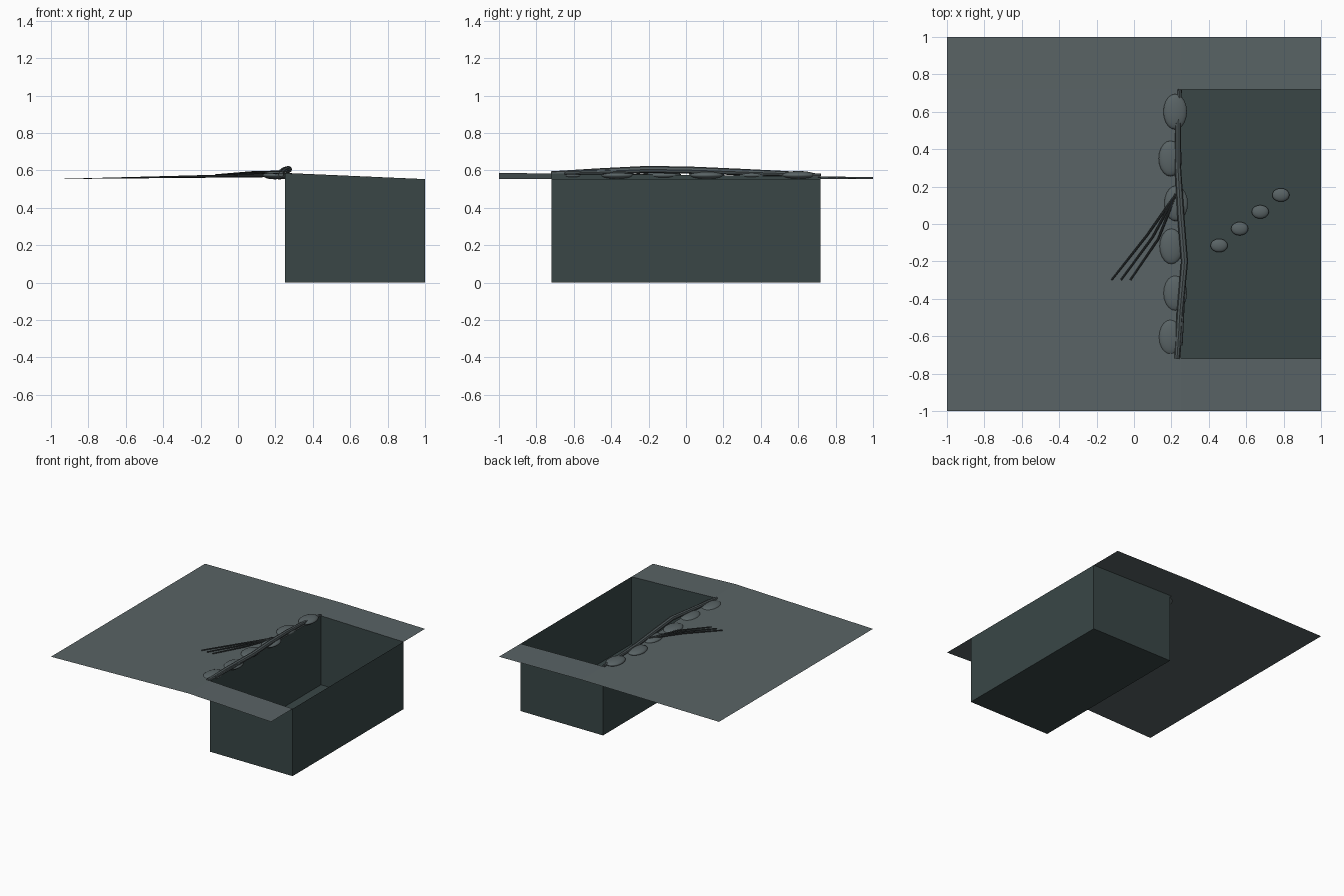
import bpy, bmesh

cube = bpy.data.objects.get("Cube")
if cube:
    bpy.data.objects.remove(cube, do_unlink=True)


def material(name, rgb):
    m = bpy.data.materials.new(name)
    m.use_nodes = True
    m.diffuse_color = (*rgb, 1)
    bsdf = next(n for n in m.node_tree.nodes if n.type == 'BSDF_PRINCIPLED')
    bsdf.inputs["Base Color"].default_value = (*rgb, 1)
    return m


STONE = material("grey stone", (0.10, 0.125, 0.13))
DARK = material("dark green grey", (0.041, 0.062, 0.062))
ROOT = material("root grey", (0.08, 0.10, 0.105))
FIBRE = material("dark fibre", (0.035, 0.043, 0.045))

EDGE, HALF, LOW = 0.25, 0.72, 0.553


def crest(y):
    # Height of the tilted ridge line
    return 0.575 - 0.011 * y


def sheet(name, quads, mat):
    bm = bmesh.new()
    for quad in quads:
        bm.faces.new([bm.verts.new(p) for p in quad])
    bmesh.ops.remove_doubles(bm, verts=bm.verts, dist=0.0001)
    mesh = bpy.data.meshes.new(name)
    bm.to_mesh(mesh)
    bm.free()
    mesh.materials.append(mat)
    ob = bpy.data.objects.new(name, mesh)
    bpy.context.collection.objects.link(ob)
    return ob


def slope(x, y0, y1):
    # Ground quad from the ridge down to the outer edge at x
    pts = [(EDGE, y0, crest(y0)), (x, y0, LOW), (x, y1, LOW), (EDGE, y1, crest(y1))]
    return pts if x > EDGE else pts[::-1]


def wall(a, b):
    # Vertical wall from the floor up to the two top points
    return [(a[0], a[1], 0), (b[0], b[1], 0), b, a]


def pebble(name, loc, size, mat):
    bpy.ops.mesh.primitive_uv_sphere_add(segments=20, ring_count=12, location=loc)
    ob = bpy.context.object
    ob.name = name
    ob.scale = size
    bpy.ops.object.transform_apply(location=False, rotation=False, scale=True)
    ob.data.materials.append(mat)
    bpy.ops.object.shade_smooth()


def strand(name, points, mat):
    # Tapered tube; each point is x, y, z, radius
    curve = bpy.data.curves.new(name, 'CURVE')
    curve.dimensions = '3D'
    curve.bevel_depth = 1
    curve.bevel_resolution = 2
    curve.use_fill_caps = True
    spline = curve.splines.new('POLY')
    spline.points.add(len(points) - 1)
    for p, (x, y, z, r) in zip(spline.points, points):
        p.co = (x, y, z, 1)
        p.radius = r
    ob = bpy.data.objects.new(name, curve)
    bpy.context.collection.objects.link(ob)
    curve.materials.append(mat)
    bpy.ops.object.select_all(action='DESELECT')
    ob.select_set(True)
    bpy.context.view_layer.objects.active = ob
    bpy.ops.object.convert(target='MESH')
    bpy.ops.object.shade_smooth_by_angle()


# Ground around the pit
sheet("ground", [slope(-1, -1, -HALF), slope(-1, -HALF, HALF), slope(-1, HALF, 1),
                 slope(1, -1, -HALF), slope(1, HALF, 1)], STONE)

# Open pit: four walls and a floor
rim = [(EDGE, -HALF, crest(-HALF)), (1, -HALF, LOW), (1, HALF, LOW), (EDGE, HALF, crest(HALF))]
walls = [wall(rim[i], rim[(i + 1) % 4]) for i in range(4)]
sheet("pit", walls + [[(x, y, 0) for x, y, z in reversed(rim)]], DARK)

# Stones along the rim
for i, (x, y) in enumerate([(0.22, 0.6), (0.195, 0.35), (0.225, 0.11),
                            (0.2, -0.12), (0.22, -0.37), (0.195, -0.605)]):
    pebble(f"rim_stone_{i + 1}", (x, y, 0.574), (0.063, 0.095, 0.022), STONE)

# Stones on the pit floor
for i in range(4):
    pebble(f"floor_stone_{i + 1}", (0.455 + 0.11 * i, -0.115 + 0.09 * i, 0.02),
           (0.046, 0.036, 0.018), STONE)

# Thick root draped over the rim, with a side root
strand("rim_root", [(0.23, -0.72, 0.58, 0.015), (0.245, -0.48, 0.593, 0.017),
                    (0.27, -0.2, 0.605, 0.019), (0.25, 0.05, 0.6, 0.019),
                    (0.235, 0.3, 0.591, 0.017), (0.235, 0.52, 0.583, 0.014),
                    (0.245, 0.72, 0.571, 0.011)], ROOT)
strand("side_root", [(0.25, -0.65, 0.585, 0.01), (0.258, -0.45, 0.59, 0.012),
                     (0.27, -0.2, 0.6, 0.012)], ROOT)

# Fine fibres running out over the ground
for i in range(3):
    strand(f"fibre_{i + 1}", [(-0.12 + 0.05 * i, -0.3, 0.574, 0.005),
                              (0.07 + 0.03 * i, -0.06 - 0.01 * i, 0.589, 0.006),
                              (0.225, 0.16, 0.592, 0.007)], FIBRE)
